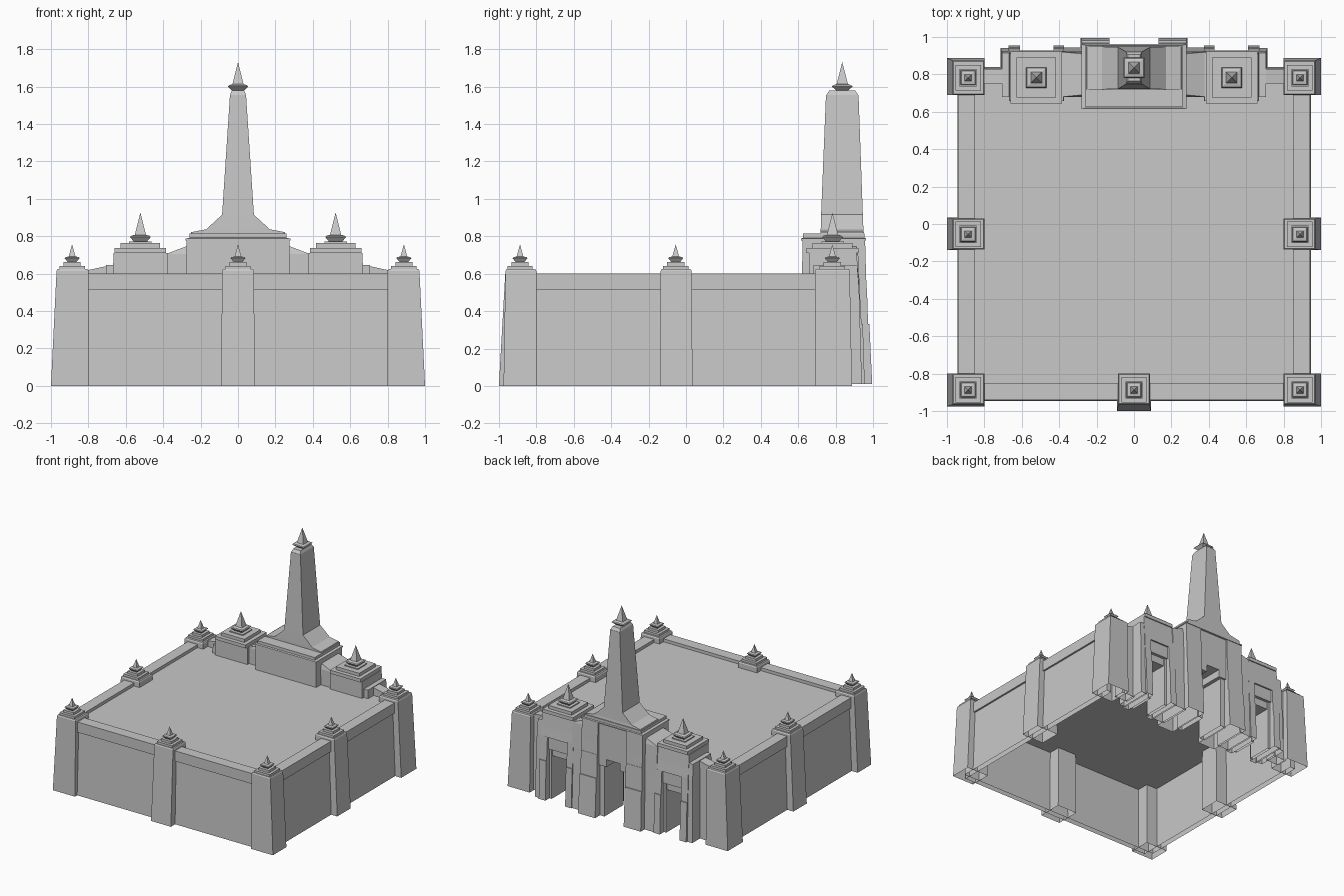
import bpy, bmesh

stone = bpy.data.materials.new("grey_stone")
stone.diffuse_color = (0.58, 0.58, 0.58, 1)


def loft(name, sections, side=1, closed=True):
    """Solid through rectangles (x0, x1, y0, y1, z), bottom to top; side -1 mirrors it."""
    bm = bmesh.new()
    rings = []
    for x0, x1, y0, y1, z in sections:
        rings.append([bm.verts.new((side * x, y, z)) for x, y in
                      ((x0, y0), (x1, y0), (x1, y1), (x0, y1))])
    if closed:
        bm.faces.new(rings[0][::-1])
    bm.faces.new(rings[-1])
    for a, b in zip(rings, rings[1:]):
        for i in range(4):
            j = (i + 1) % 4
            bm.faces.new((a[i], a[j], b[j], b[i]))
    bmesh.ops.remove_doubles(bm, verts=bm.verts, dist=1e-5)
    bmesh.ops.recalc_face_normals(bm, faces=bm.faces)
    me = bpy.data.meshes.new(name)
    bm.to_mesh(me)
    bm.free()
    me.materials.append(stone)
    ob = bpy.data.objects.new(name, me)
    bpy.context.collection.objects.link(ob)


def shell(name, sections, side=1):
    """Hollow part, open underneath."""
    loft(name, sections, side, closed=False)


def box(name, x0, x1, y0, y1, z0, z1, side=1):
    loft(name, [(x0, x1, y0, y1, z0), (x0, x1, y0, y1, z1)], side)


def stack(name, cx, cy, levels):
    """Square tiers from (half width, z) pairs."""
    loft(name, [(cx - h, cx + h, cy - h, cy + h, z) for h, z in levels])


def post_cap(cx, cy):
    stack("post_cap", cx, cy, [(.068, .62), (.068, .642), (.046, .642), (.046, .662)])
    stack("post_finial", cx, cy, [(.022, .66), (.04, .683), (.036, .688),
                                  (.018, .692), (0, .757)])


# roof deck
box("roof_deck", -.9, .9, -.9, .83, .515, .575)

# outer walls with an overhanging parapet
shell("front_wall", [(-.9, .9, -.945, -.9, 0), (-.9, .9, -.925, -.9, .52)])
box("front_parapet", -.94, .94, -.94, -.85, .515, .6)
for s in (1, -1):
    shell("side_wall", [(.9, .945, -.9, .8, 0), (.9, .925, -.9, .8, .52)], s)
    box("side_parapet", .85, .94, -.85, .8, .515, .6, s)

    # corner and middle posts, battered on the outside
    shell("front_corner_post", [(.8, 1, -.975, -.8, 0), (.8, .97, -.965, -.8, .615),
                                (.805, .965, -.96, -.805, .624)], s)
    shell("middle_side_post", [(.8, 1, -.14, .035, 0), (.8, .97, -.135, .03, .615),
                               (.805, .965, -.13, .025, .624)], s)
    shell("back_corner_post", [(.8, 1, .69, .887, 0), (.8, .97, .69, .875, .615),
                               (.805, .965, .695, .87, .624)], s)
    post_cap(s * .887, -.887)
    post_cap(s * .887, -.055)
    post_cap(s * .887, .782)
shell("middle_front_post", [(-.09, .09, -1, -.8, 0), (-.085, .085, -.965, -.8, .615),
                            (-.08, .08, -.96, -.805, .624)])
post_cap(0, -.887)

# central gate: piers, jambs, block above the opening, cornice
for s in (1, -1):
    shell("main_gate_pier", [(.13, .285, .62, .995, .01), (.13, .28, .62, .98, .33),
                             (.13, .28, .62, .973, .33), (.13, .277, .62, .967, .52)], s)
    shell("main_gate_upper_pier", [(.13, .277, .9, .965, .52), (.13, .277, .9, .962, .6),
                                   (.13, .275, .9, .957, .78)], s)
    shell("main_gate_jamb", [(.09, .14, .68, .93, .01), (.09, .14, .68, .93, .46)], s)
    box("main_gate_corbel", .06, .14, .7, .945, .43, .5, s)
loft("main_gate_block", [(-.277, .277, .62, .945, .49), (-.275, .275, .622, .945, .78)])
loft("main_gate_cornice", [(-.28, .28, .615, .962, .778), (-.28, .28, .615, .962, .787),
                           (-.26, .26, .625, .955, .792), (-.26, .26, .625, .955, .815)])

# tall tower with flared foot
loft("tower", [(-.255, .255, .72, .95, .81), (-.25, .25, .72, .95, .822),
               (-.17, .17, .72, .948, .837), (-.085, .085, .722, .945, .915),
               (-.043, .043, .748, .922, 1.555)])
loft("tower_cap", [(-.043, .043, .75, .92, 1.555), (-.033, .033, .765, .905, 1.578)])
stack("tower_finial", 0, .835, [(.022, 1.57), (.055, 1.6), (.05, 1.607),
                                (.03, 1.613), (0, 1.732)])

for s in (1, -1):
    # connecting wall between main and side gate, sloping up to the middle
    shell("inner_link_wall", [(.27, .385, .68, .945, .01), (.27, .385, .68, .925, .6),
                              (.27, .385, .68, .92, .705), (.27, .28, .69, .91, .745)], s)

    # side gate: piers, jambs, lintels, upper block, stepped roof, finial
    for x0, x1 in ((.374, .43), (.61, .67)):
        shell("side_gate_pier", [(x0, x1, .66, .955, .01), (x0, x1, .66, .945, .33),
                                 (x0, x1, .66, .938, .33), (x0, x1, .66, .928, .525)], s)
    for x0, x1 in ((.425, .45), (.59, .615)):
        shell("side_gate_jamb", [(x0, x1, .69, .9, .01), (x0, x1, .69, .9, .42)], s)
    box("side_gate_lintel", .425, .615, .67, .915, .42, .53, s)
    box("side_gate_inner_lintel", .44, .6, .7, .89, .36, .43, s)
    loft("side_gate_block", [(.374, .668, .658, .928, .52), (.374, .668, .658, .92, .6),
                             (.376, .666, .658, .912, .71)], s)
    stack("side_gate_roof", s * .522, .783, [(.138, .71), (.138, .738), (.106, .738),
                                             (.106, .764), (.06, .764), (.06, .772)])
    stack("side_gate_finial", s * .522, .783, [(.03, .765), (.055, .795), (.05, .802),
                                               (.03, .808), (0, .927)])

    # shoulder pier and back wall running out to the corner post
    shell("shoulder_pier", [(.66, .715, .68, .94, .01), (.66, .708, .68, .925, .52),
                            (.66, .705, .68, .915, .645)], s)
    shell("back_wall", [(.7, .82, .75, .84, .01), (.7, .82, .75, .83, .615),
                        (.7, .705, .75, .83, .64)], s)
